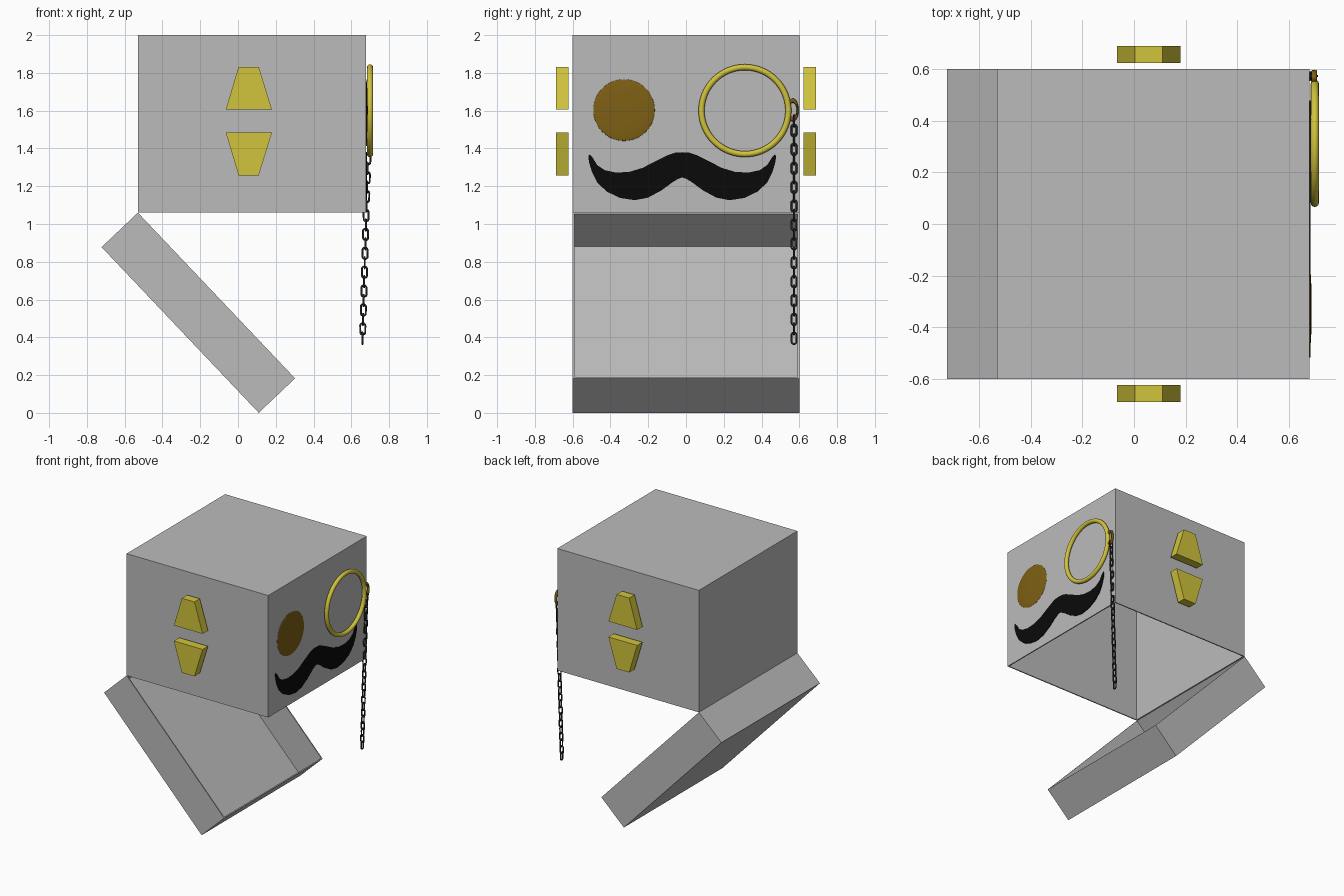
import bpy, bmesh, math
from mathutils import Matrix, Vector

if "Cube" in bpy.data.objects:
    bpy.data.objects.remove(bpy.data.objects["Cube"])


def material(name, rgb):
    m = bpy.data.materials.new(name)
    m.diffuse_color = (*rgb, 1)
    m.use_nodes = True
    m.node_tree.nodes["Principled BSDF"].inputs["Base Color"].default_value = m.diffuse_color
    return m


GREY = material("grey metal", (0.5, 0.5, 0.5))
GOLD = material("gold", (0.64, 0.55, 0.045))
BROWN = material("dark brass", (0.21, 0.115, 0.007))
BLACK = material("black", (0.003, 0.003, 0.003))
STEEL = material("dark steel", (0.025, 0.025, 0.025))

FACE_X = 0.678


def finish(name, bm, mat):
    bmesh.ops.recalc_face_normals(bm, faces=bm.faces)
    me = bpy.data.meshes.new(name)
    bm.to_mesh(me)
    bm.free()
    me.materials.append(mat)
    ob = bpy.data.objects.new(name, me)
    bpy.context.collection.objects.link(ob)
    return ob


def open_box(name, length, width, height, matrix, wall=0.012):
    """Hollow box, opening at local z = 0, starting at local x = 0."""
    bm = bmesh.new()
    bmesh.ops.create_cube(bm, size=1, matrix=Matrix.Translation((length / 2, 0, height / 2))
                          @ Matrix.Diagonal((length, width, height, 1)))
    mouth = min(bm.faces, key=lambda f: f.calc_center_median().z)
    bmesh.ops.inset_region(bm, faces=[mouth], thickness=wall)
    bmesh.ops.translate(bm, verts=bmesh.ops.extrude_discrete_faces(bm, faces=[mouth])["faces"][0].verts,
                        vec=(0, 0, height - wall))
    bm.transform(matrix)
    return finish(name, bm, GREY)


def prism(name, outline, direction, mat):
    """Extrude a closed outline of 3D points along a direction."""
    bm = bmesh.new()
    face = bm.faces.new([bm.verts.new(p) for p in outline])
    new = bmesh.ops.extrude_face_region(bm, geom=[face], use_keep_orig=True)["geom"]
    bmesh.ops.translate(bm, verts=[v for v in new if isinstance(v, bmesh.types.BMVert)], vec=direction)
    bmesh.ops.triangulate(bm, faces=[f for f in bm.faces if len(f.verts) > 4])
    return finish(name, bm, mat)


def torus(name, loc, major, minor, mat, rot=(0, math.pi / 2, 0), segs=(64, 12)):
    bpy.ops.mesh.primitive_torus_add(location=loc, rotation=rot, major_radius=major, minor_radius=minor,
                                     major_segments=segs[0], minor_segments=segs[1])
    ob = bpy.context.object
    ob.name = name
    ob.data.materials.append(mat)
    bpy.ops.object.shade_smooth()
    return ob


# Head box, open underneath
open_box("head_box", FACE_X + 0.53, 1.2, 0.94, Matrix.Translation((-0.53, 0, 1.06)))

# Jaw tray, hanging open from the back lower edge
hinge = Vector((-0.53, 0, 1.06))
along = Vector((0.832, 0, -0.877)).normalized()
deep = Vector((along.z, 0, -along.x))
turn = Matrix((along, deep.cross(along), deep)).transposed().to_4x4()
open_box("jaw_tray", 1.209, 1.2, 0.265, Matrix.Translation(hinge) @ turn)

# Side bolts: an upper and a lower wedge on each side
for side, label in ((-1, "front"), (1, "back")):
    for up, level in ((1, "upper"), (-1, "lower")):
        mid = 1.545
        pts = [(-0.065, 0.06), (0.18, 0.06), (0.11, 0.287), (0.003, 0.287)]
        prism(f"{label}_{level}_wedge", [(x, side * 0.622, mid + up * z) for x, z in pts],
              (0, side * 0.066, 0), GOLD)

# Eye: a very shallow dome
bpy.ops.mesh.primitive_uv_sphere_add(segments=48, ring_count=24, location=(FACE_X, -0.328, 1.603),
                                     rotation=(0, math.pi / 2, 0))
eye = bpy.context.object
eye.name = "eye"
eye.scale = (0.163, 0.163, 0.009)
eye.data.materials.append(BROWN)
bpy.ops.object.shade_smooth()

# Moustache: half outline, mirrored
upper = [(0, 1.38), (0.04, 1.377), (0.075, 1.365), (0.14, 1.333), (0.21, 1.297), (0.28, 1.276),
         (0.35, 1.272), (0.41, 1.285), (0.45, 1.312), (0.475, 1.352), (0.49, 1.368)]
lower = [(0.497, 1.362), (0.494, 1.33), (0.478, 1.275), (0.45, 1.22), (0.40, 1.172), (0.33, 1.138),
         (0.25, 1.126), (0.18, 1.14), (0.11, 1.178), (0.05, 1.222), (0.02, 1.24), (0, 1.246)]
half = upper + lower
outline = half + [(-y, z) for y, z in reversed(half[1:-1])]
prism("moustache", [(FACE_X - 0.001, y - 0.02, z) for y, z in outline], (0.006, 0, 0), BLACK)

# Eyeglass ring and the small loop that carries the chain
torus("eyeglass_ring", (0.699, 0.312, 1.60), 0.23, 0.016, GOLD)
loop = torus("chain_loop", (0.697, 0.566, 1.603), 0.05, 0.011, BROWN, segs=(32, 10))
loop.scale = (1, 0.5, 1)

# Chain: stadium links, alternately turned, drifting slightly inward as it hangs
links = []
for i in range(24):
    z = 0.395 + 0.05 * i
    link = torus("chain_link", (0, 0, 0), 0.0135, 0.0052, STEEL, rot=(0, 0, 0), segs=(20, 8))
    for v in link.data.vertices:
        v.co.y += math.copysign(0.0165, v.co.y) if abs(v.co.y) > 1e-5 else 0.0165
    link.rotation_euler = (math.pi / 2, 0, math.pi / 2 * ((i + 1) % 2))
    link.location = (0.659 + (z - 0.395) * 0.03, 0.572, z)
    links.append(link)
bpy.ops.object.select_all(action='DESELECT')
for link in links:
    link.select_set(True)
bpy.context.view_layer.objects.active = links[0]
bpy.ops.object.join()
bpy.context.object.name = "chain"
